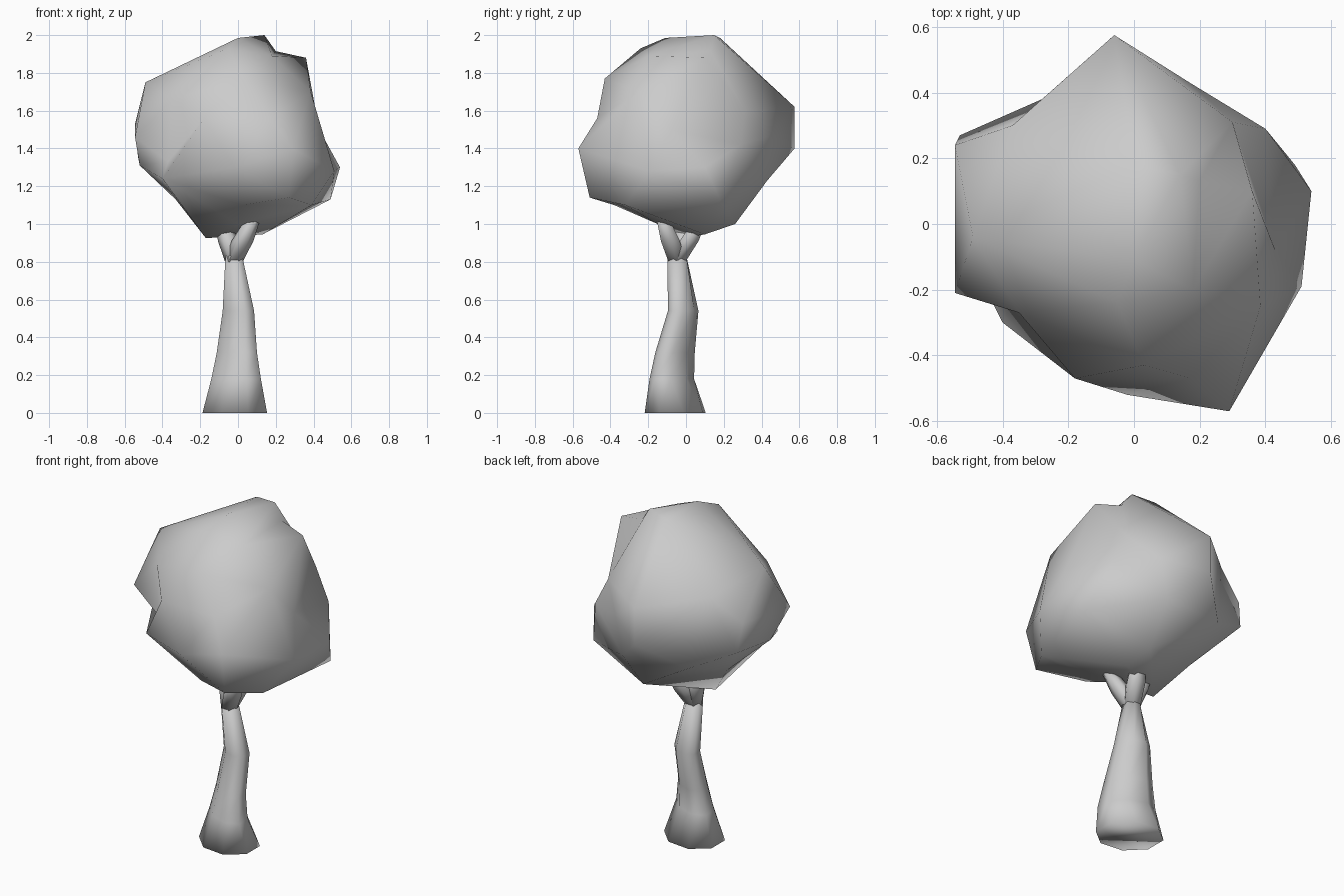
import bpy, bmesh, math
from mathutils import Vector


def finish(name, bm):
    bmesh.ops.recalc_face_normals(bm, faces=bm.faces[:])
    for f in bm.faces:
        f.smooth = True
    me = bpy.data.meshes.new(name)
    bm.to_mesh(me)
    bm.free()
    ob = bpy.data.objects.new(name, me)
    bpy.context.collection.objects.link(ob)
    return ob


def loft(name, rings, sides, turn=0.0):
    """Skin elliptical rings given as (cx, cy, z, rx, ry, skew)."""
    bm = bmesh.new()
    loops = []
    for cx, cy, z, rx, ry, skew in rings:
        angles = [turn + 2 * math.pi * i / sides for i in range(sides)]
        loops.append([bm.verts.new((cx + rx * math.cos(a), cy + ry * math.sin(a - skew), z))
                      for a in angles])
    for a, b in zip(loops, loops[1:]):
        for i in range(sides):
            j = (i + 1) % sides
            bm.faces.new((a[i], a[j], b[j], b[i]))
    bm.faces.new(loops[0][::-1])
    bm.faces.new(loops[-1])
    return finish(name, bm)


# trunk: flared foot, bend in the middle, narrow neck
loft("trunk", [(-0.017, -0.057, 0.0, 0.185, 0.168, 0.12),
               (-0.010, -0.075, 0.18, 0.142, 0.118, 0.45),
               (-0.006, -0.058, 0.32, 0.115, 0.105, 0.5),
               (0.002, -0.015, 0.54, 0.09, 0.081, 0.35),
               (-0.022, -0.048, 0.83, 0.048, 0.054, 0.0)], 8, math.pi / 8)

# three short branches forking into the leaves
for name, (x, y, z) in {"branch_right": (0.09, -0.13, 1.05),
                        "branch_left": (-0.09, 0.01, 1.03),
                        "branch_back": (0.04, 0.09, 1.05)}.items():
    loft(name, [(-0.022, -0.048, 0.80, 0.047, 0.052, 0),
                (x * 0.4 - 0.012, y * 0.45 - 0.024, 0.91, 0.058, 0.058, 0),
                (x, y, z, 0.035, 0.035, 0)], 6)

# leafy crown: a faceted ball, stretched from the crown centre to its corners
corners = [
    (0.14, 0.15, 2.00), (0.0, -0.11, 1.985), (0.0, 0.18, 1.985),              # top
    (-0.05, -0.24, 1.93), (0.18, -0.20, 1.89), (-0.49, -0.04, 1.75),
    (-0.35, -0.27, 1.66), (0.36, 0.10, 1.88), (0.30, 0.31, 1.60),
    (0.20, 0.13, 1.915), (0.03, -0.43, 1.77), (0.385, -0.25, 1.70),
    (-0.18, -0.47, 1.56), (0.17, -0.47, 1.56), (0.29, -0.57, 1.40),           # front
    (-0.02, -0.52, 1.30), (0.27, -0.51, 1.14), (0.39, -0.32, 1.10),
    (-0.37, -0.23, 1.33),
    (-0.06, 0.575, 1.62), (-0.06, 0.575, 1.40), (0.40, 0.29, 1.42),           # back
    (-0.37, 0.30, 1.66), (0.12, 0.43, 1.23), (-0.28, 0.38, 1.24),
    (0.17, 0.43, 1.46),
    (0.54, 0.10, 1.30), (0.51, -0.19, 1.28), (0.49, 0.18, 1.13),              # right
    (0.43, -0.08, 1.50),
    (-0.545, -0.21, 1.46), (-0.545, 0.24, 1.53), (-0.53, 0.27, 1.36),         # left
    (-0.52, -0.06, 1.31), (-0.40, -0.30, 1.24),
    (-0.17, -0.04, 0.925), (0.13, 0.10, 0.945), (0.10, 0.26, 1.00),           # underside
    (0.02, -0.38, 1.10), (0.0, -0.15, 1.00), (-0.33, 0.08, 1.13),
]
centre = Vector((0, 0, 1.45))
bm = bmesh.new()
target = {}
for c in corners:
    v = bm.verts.new((Vector(c) - centre).normalized())
    target[v] = Vector(c)
bmesh.ops.convex_hull(bm, input=bm.verts[:])
for v in bm.verts:
    v.co = target[v]
finish("leaf_crown", bm)
